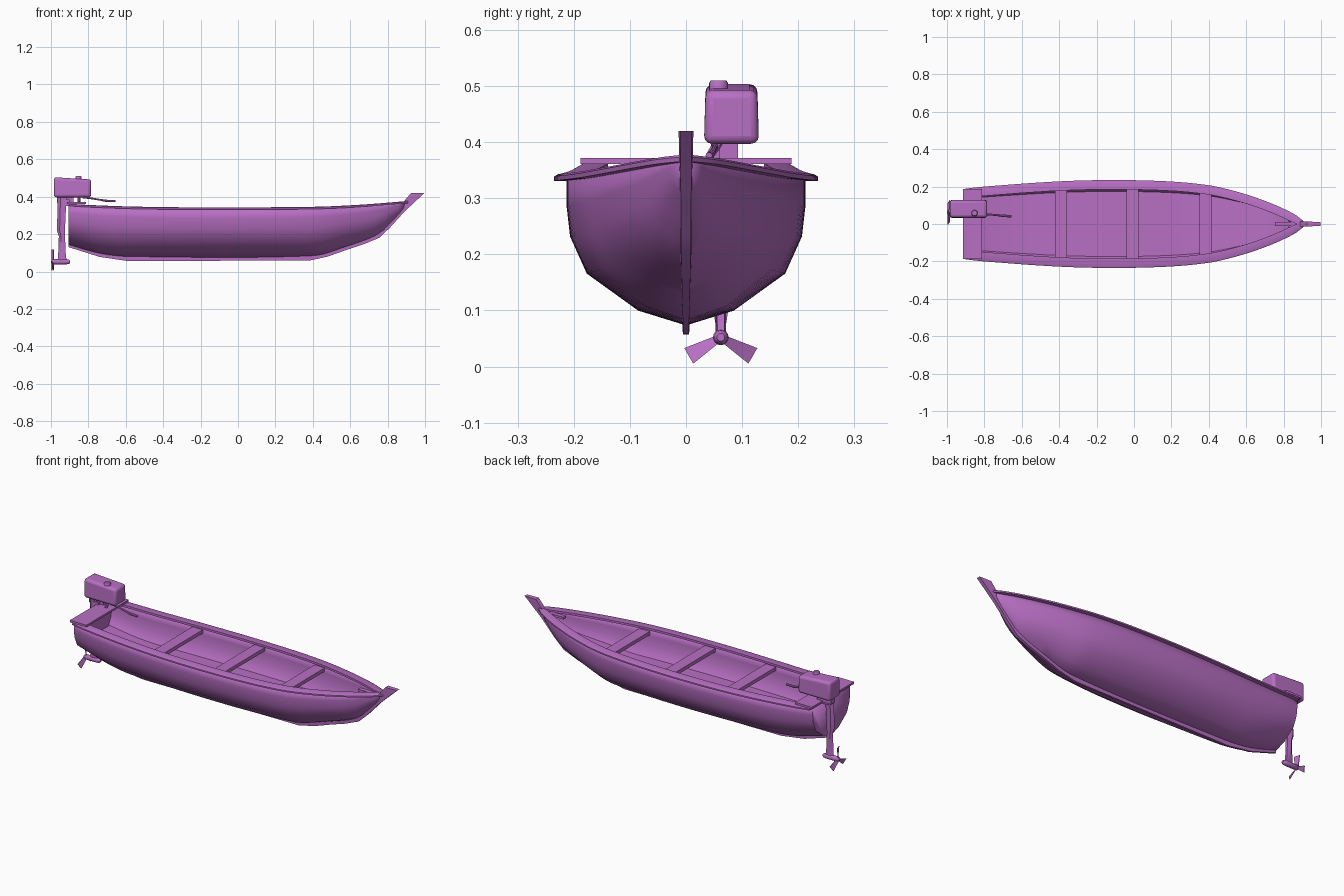
import bpy, bmesh, math
from mathutils import Vector

if "Cube" in bpy.data.objects:
    bpy.data.objects.remove(bpy.data.objects["Cube"])

PURPLE = (0.48, 0.16, 0.55, 1)
paint = bpy.data.materials.new("purple paint")
paint.use_nodes = True
paint.diffuse_color = PURPLE
paint.node_tree.nodes["Principled BSDF"].inputs["Base Color"].default_value = PURPLE


def finish(name, bm, bevel=0, segments=2, angle=35):
    bmesh.ops.recalc_face_normals(bm, faces=bm.faces)
    mesh = bpy.data.meshes.new(name)
    bm.to_mesh(mesh)
    bm.free()
    ob = bpy.data.objects.new(name, mesh)
    bpy.context.collection.objects.link(ob)
    mesh.materials.append(paint)
    bpy.ops.object.select_all(action="DESELECT")
    ob.select_set(True)
    bpy.context.view_layer.objects.active = ob
    bpy.ops.object.shade_smooth_by_angle(angle=math.radians(angle))
    if bevel:
        mod = ob.modifiers.new("rounded edges", "BEVEL")
        mod.width, mod.segments = bevel, segments
    return ob


def loft(name, rings, closed=True, caps=(True, True), **kw):
    bm = bmesh.new()
    rows = [[bm.verts.new(p) for p in r] for r in rings]
    n = len(rows[0])
    for a, b in zip(rows, rows[1:]):
        for i in range(n if closed else n - 1):
            j = (i + 1) % n
            bm.faces.new((a[i], a[j], b[j], b[i]))
    for row, cap in ((rows[0], caps[0]), (rows[-1], caps[1])):
        if cap:
            bm.faces.new(row)
    return finish(name, bm, **kw)


def box(name, x, y, z, **kw):
    rings = [[(x[0], y[0], h), (x[1], y[0], h), (x[1], y[1], h), (x[0], y[1], h)] for h in z]
    return loft(name, rings, **kw)


def tube(name, points, radii, sides=16, **kw):
    """Round rod through the points, one radius for each point."""
    pts = [Vector(p) for p in points]
    q = (pts[-1] - pts[0]).to_track_quat("Z", "Y")
    rings = []
    for p, r in zip(pts, radii):
        turns = [2 * math.pi * i / sides for i in range(sides)]
        rings.append([p + q @ Vector((r * math.cos(t), r * math.sin(t), 0)) for t in turns])
    return loft(name, rings, **kw)


def curve(table, x):
    """Smooth value through (x, value) pairs."""
    k = 0
    while k < len(table) - 2 and x > table[k + 1][0]:
        k += 1

    def slope(i):
        a, b = table[max(i - 1, 0)], table[min(i + 1, len(table) - 1)]
        return (b[1] - a[1]) / (b[0] - a[0])
    (x0, v0), (x1, v1) = table[k], table[k + 1]
    d = x1 - x0
    t = min(max((x - x0) / d, 0), 1)
    return (v0 * (2*t**3 - 3*t*t + 1) + slope(k) * d * (t**3 - 2*t*t + t)
            + v1 * (3*t*t - 2*t**3) + slope(k + 1) * d * (t**3 - t*t))


# Lines of the boat: rail width, rail height and keel height along the length
BEAM = [(-.91, .188), (-.8, .2), (-.4, .228), (-.1, .235), (.2, .227), (.4, .207),
        (.52, .181), (.65, .142), (.78, .091), (.87, .045), (.91, .012)]
SHEER = [(-.91, .363), (-.8, .356), (-.55, .347), (-.2, .343), (.4, .346), (.65, .357), (.91, .377)]
KEEL = [(-.91, .143), (-.74, .095), (-.58, .078), (.4, .082), (.57, .128), (.75, .195),
        (.81, .25), (.91, .355)]
SECTION = [(0, 0), (.4, .1), (.83, .35), (.97, .6), (1, .81), (1, 1)]


def half(x):
    return max(curve(BEAM, x) - .022, .006)


def steps(a, b, n):
    return [a + (b - a) * i / n for i in range(n + 1)]


# Hull shell with closed transom
rings = []
for x in steps(-.905, .9, 44):
    w, lo, hi = half(x), curve(KEEL, x), curve(SHEER, x) - .006
    side = [(w * f, lo + (hi - lo) * g) for f, g in SECTION]
    rings.append([(x, -y, z) for y, z in side[:0:-1]] + [(x, y, z) for y, z in side])
hull = loft("hull", rings, closed=False, caps=(True, False), angle=40)
shell = hull.modifiers.new("planking", "SOLIDIFY")
shell.thickness, shell.offset = .007, -1

# Floor boards following the turn of the hull
rings = []
for x in steps(-.895, .83, 40):
    lo, hi = curve(KEEL, x), curve(SHEER, x)
    z = lo + (hi - lo) * .39
    w = max(half(x) * .85 - .007, .006)
    low = max(w - .007, .003)
    rings.append([(x, -w, z), (x, w, z), (x, low, z - .005), (x, -low, z - .005)])
loft("floor", rings)

# Gunwale rails on both sides
for side, label in ((1, "left"), (-1, "right")):
    rings = []
    for x in steps(-.9, .91, 44):
        o, z = curve(BEAM, x), curve(SHEER, x)
        i = max(o - .05, .001)
        rings.append([(x, side * o, z - .012), (x, side * o, z - .004),
                      (x, side * (o - (o - i) * .15), z), (x, side * i, z), (x, side * i, z - .012)])
    loft(label + "_gunwale", rings)

# Keel strip running up into the raked stem post
OUTER = [(-.905, .13), (-.74, .078), (-.595, .057), (.38, .058), (.48, .08), (.57, .112),
         (.67, .145), (.755, .18), (.81, .232), (.89, .32), (.997, .42)]
rings = []
for i, (x, z) in enumerate(OUTER):
    t = max(0, (x - .5) / .49)
    w = .007 + .006 * t
    dx, dz = -.07 * t * t, .03 * (1 - t)
    rings.append([(x, -w * .8, z), (x, w * .8, z), (x + dx, w, z + dz), (x + dx, -w, z + dz)])
loft("keel_and_stem", rings)
box("stem_knee", (.755, .89), (-.012, .012), (.352, .364))

# Benches
for label, x in (("rear", -.39), ("middle", -.008), ("front", .383)):
    w = half(x) - .008
    box(label + "_bench", (x - .032, x + .032), (-w, w), (.3, .32))

# Stern platform
box("stern_deck", (-.915, -.812), (-.188, .188), (.361, .372))

# Outboard motor: cowl with sloping top
cowl = box("motor_cowl", (-.985, -.785), (.032, .13), (.397, .504), bevel=.014, segments=3)
for v in cowl.data.vertices:
    if v.co.z > .45:
        v.co.y += .003 if v.co.y < .08 else -.003
        if v.co.x > -.9:
            v.co.z -= .012
tube("cowl_cap", [(-.853, .058, .48), (-.853, .058, .505), (-.853, .058, .51)], [.017, .017, .014])
box("motor_mount", (-.968, -.88), (.06, .093), (.365, .402))
box("motor_clamp", (-.94, -.9), (.045, .08), (.35, .385))

# Drive leg: stacked sections of (z, rear x, front x, half width)
LEG = [(.05, -.968, -.908, .009), (.075, -.962, -.92, .009), (.19, -.958, -.925, .01),
       (.22, -.968, -.925, .013), (.3, -.966, -.922, .013), (.4, -.966, -.915, .015)]
AXIS = .062
rings = [[(a, AXIS, z), ((a * 2 + b) / 3, AXIS - w, z), (b, AXIS - w * .7, z),
          (b, AXIS + w * .7, z), ((a * 2 + b) / 3, AXIS + w, z)] for z, a, b, w in LEG]
loft("drive_leg", rings)
tube("gear_case", [(x, AXIS, .052) for x in (-1, -.99, -.92, -.905, -.898)],
     [.007, .014, .014, .012, .007])

# Tiller handle
tube("tiller", [(-.83, .05, .397), (-.79, .052, .392), (-.735, .048, .383), (-.7, .044, .377),
                (-.655, .041, .376)], [.006, .005, .005, .007, .006], sides=10)
tube("tiller_bracket", [(-.85, .04, .372), (-.85, .058, .4)], [.007, .009], sides=10)

# Three twisted propeller blades
for k in range(3):
    a = math.radians(90 + 120 * k)
    out = Vector((0, math.cos(a), math.sin(a)))
    across = Vector((0, -math.sin(a), math.cos(a)))
    hub = Vector((-.99, AXIS, .052))
    rings = []
    for r, w, pitch in ((.008, .007, .005), (.04, .012, .005), (.066, .016, .005)):
        mid, edge = hub + out * r, across * w + Vector((pitch, 0, 0))
        thick = Vector((.0015, 0, 0))
        rings.append([mid - edge - thick, mid + edge - thick, mid + edge + thick, mid - edge + thick])
    loft("propeller_blade_%d" % (k + 1), rings)
